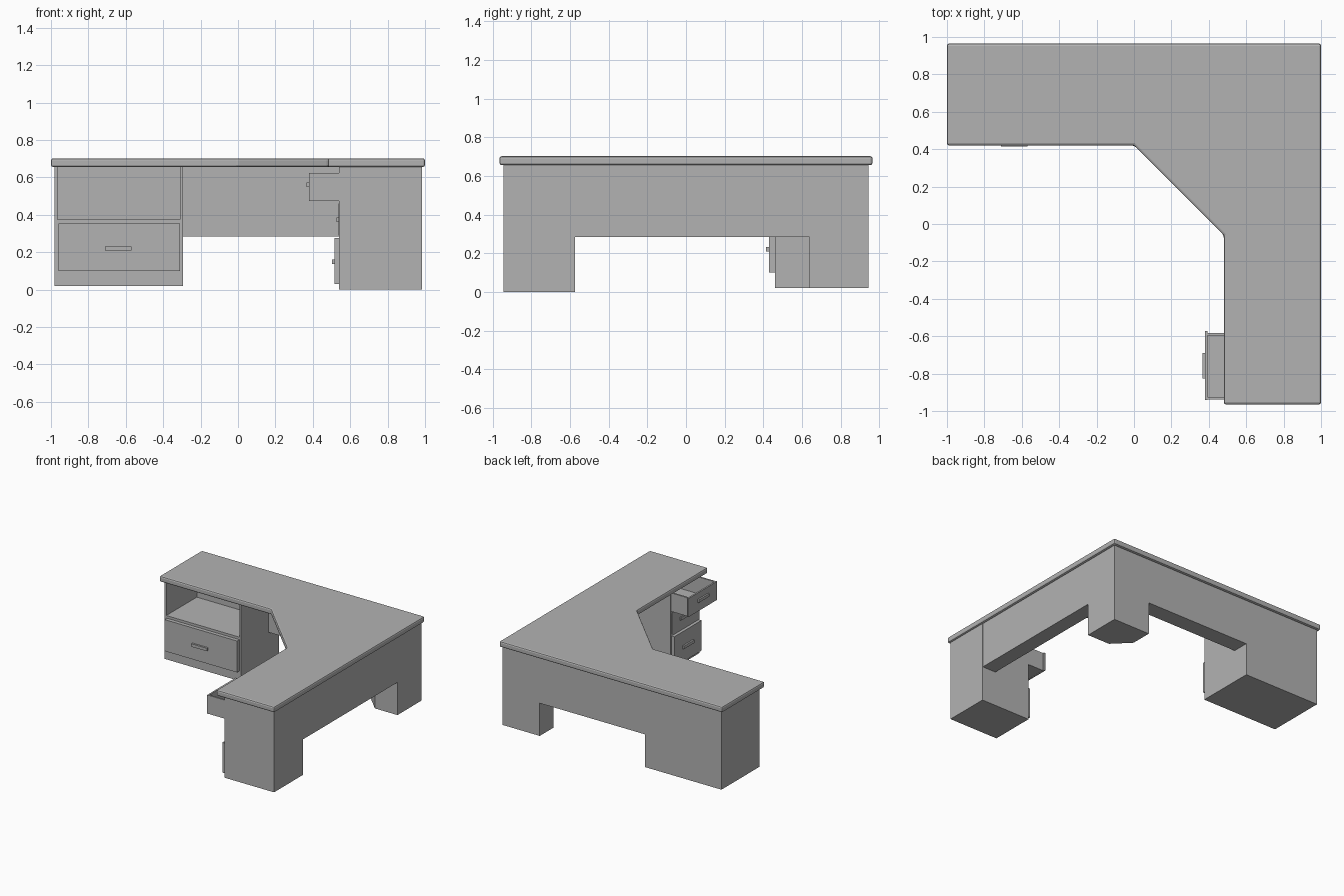
import bpy
import bmesh
from mathutils import Vector

default_cube = bpy.data.objects.get("Cube")
if default_cube:
    bpy.data.objects.remove(default_cube, do_unlink=True)

# One plain grey for the whole desk
grey = bpy.data.materials.new("desk grey")
grey.use_nodes = True
colour = (0.45, 0.45, 0.45, 1)
grey.diffuse_color = colour
grey.node_tree.nodes["Principled BSDF"].inputs["Base Color"].default_value = colour


def finish(name, bm):
    bmesh.ops.recalc_face_normals(bm, faces=bm.faces)
    mesh = bpy.data.meshes.new(name)
    bm.to_mesh(mesh)
    bm.free()
    mesh.materials.append(grey)
    obj = bpy.data.objects.new(name, mesh)
    bpy.context.collection.objects.link(obj)
    return obj


def boxes(name, *spans):
    """One object from boxes, each given as (x range, y range, z range)."""
    bm = bmesh.new()
    for span in spans:
        low, high = (Vector(corner) for corner in zip(*span))
        made = bmesh.ops.create_cube(bm, size=1)["verts"]
        bmesh.ops.scale(bm, vec=high - low, verts=made)
        bmesh.ops.translate(bm, vec=(low + high) / 2, verts=made)
    return finish(name, bm)


def prism(name, outline, bottom, top):
    """Extrude a plan outline upwards."""
    bm = bmesh.new()
    face = bm.faces.new([bm.verts.new((x, y, bottom)) for x, y in outline])
    made = bmesh.ops.extrude_face_region(bm, geom=[face])["geom"]
    rising = [v for v in made if isinstance(v, bmesh.types.BMVert)]
    bmesh.ops.translate(bm, vec=(0, 0, top - bottom), verts=rising)
    return finish(name, bm)


under = 0.655   # underside of the worktop
back = 0.945    # rear plane of the carcass
outer = 0.985   # outer plane of the side wing
apron = 0.285   # lower edge of the modesty panels

# Corner worktop with a softened rim
worktop = prism("worktop",
                [(-1, 0.965), (-1, 0.42), (0, 0.42), (0.48, -0.06),
                 (0.48, -0.965), (1, -0.965), (1, 0.965)], under, 0.702)
rim = worktop.modifiers.new("rim", "BEVEL")
rim.width = 0.012
rim.segments = 2

# Modesty panels and the chamfered corner leg
boxes("back_panel", ((-0.31, 0.9), (0.81, back), (apron, under)))
boxes("side_panel", ((0.86, outer - 0.003), (-0.58, back), (apron, under)))
prism("corner_leg",
      [(outer - 0.003, back), (0.65, back), (0.65, 0.77),
       (0.78, 0.64), (outer - 0.003, 0.64)], 0.02, under)

# Wide cabinet: solid base, open shelf above
left, right, front = -0.98, -0.295, 0.46
wall = 0.015
boxes("wide_cabinet",
      ((left, right), (front, back), (0.02, 0.375)),
      ((left, left + wall), (front, back), (0.375, under)),
      ((right - wall, right), (front, back), (0.375, under)),
      ((left + wall, right - wall), (0.85, back), (0.375, under)))
boxes("wide_drawer", ((-0.96, -0.31), (0.43, front), (0.1, 0.355)))
boxes("wide_drawer_handle", ((-0.71, -0.57), (0.415, 0.43), (0.208, 0.232)))

# Drawer pedestal: solid base, hollow bay for the open top drawer
face, near, far = 0.54, -0.945, -0.575
bay = 0.475
boxes("pedestal",
      ((face, outer), (near, far), (0, bay)),
      ((face, outer), (near, near + 0.006), (bay, under)),
      ((face, outer), (far - 0.006, far), (bay, under)),
      ((0.93, outer), (near, far), (bay, under)),
      ((face, outer), (near, far), (0.64, under)))

# Pulled-out top drawer: floor, front, back and two sides
y0, y1 = near + 0.007, far - 0.007
x0, x1 = 0.38, 0.88
top, thick = 0.625, 0.013
boxes("open_drawer",
      ((x0, x1), (y0, y1), (bay + 0.001, bay + thick)),
      ((x0, x0 + thick), (near + 0.004, far + 0.004), (bay, top)),
      ((x1 - thick, x1), (y0, y1), (bay, top)),
      ((x0, x1), (y0, y0 + thick), (bay, top)),
      ((x0, x1), (y1 - thick, y1), (bay, top)))

# Closed drawers below
boxes("bottom_drawer", ((0.515, face), (near + 0.01, far - 0.01), (0.03, 0.275)))
boxes("middle_drawer", ((face - 0.003, face), (near + 0.01, far - 0.01), (0.29, 0.46)))

# Matching handles on the three pedestal drawers
for name, plane, height in (("top", x0, 0.562), ("middle", face, 0.375),
                            ("bottom", 0.515, 0.15)):
    boxes(name + "_drawer_handle",
          ((plane - 0.013, plane), (-0.825, -0.69), (height - 0.012, height + 0.012)))
